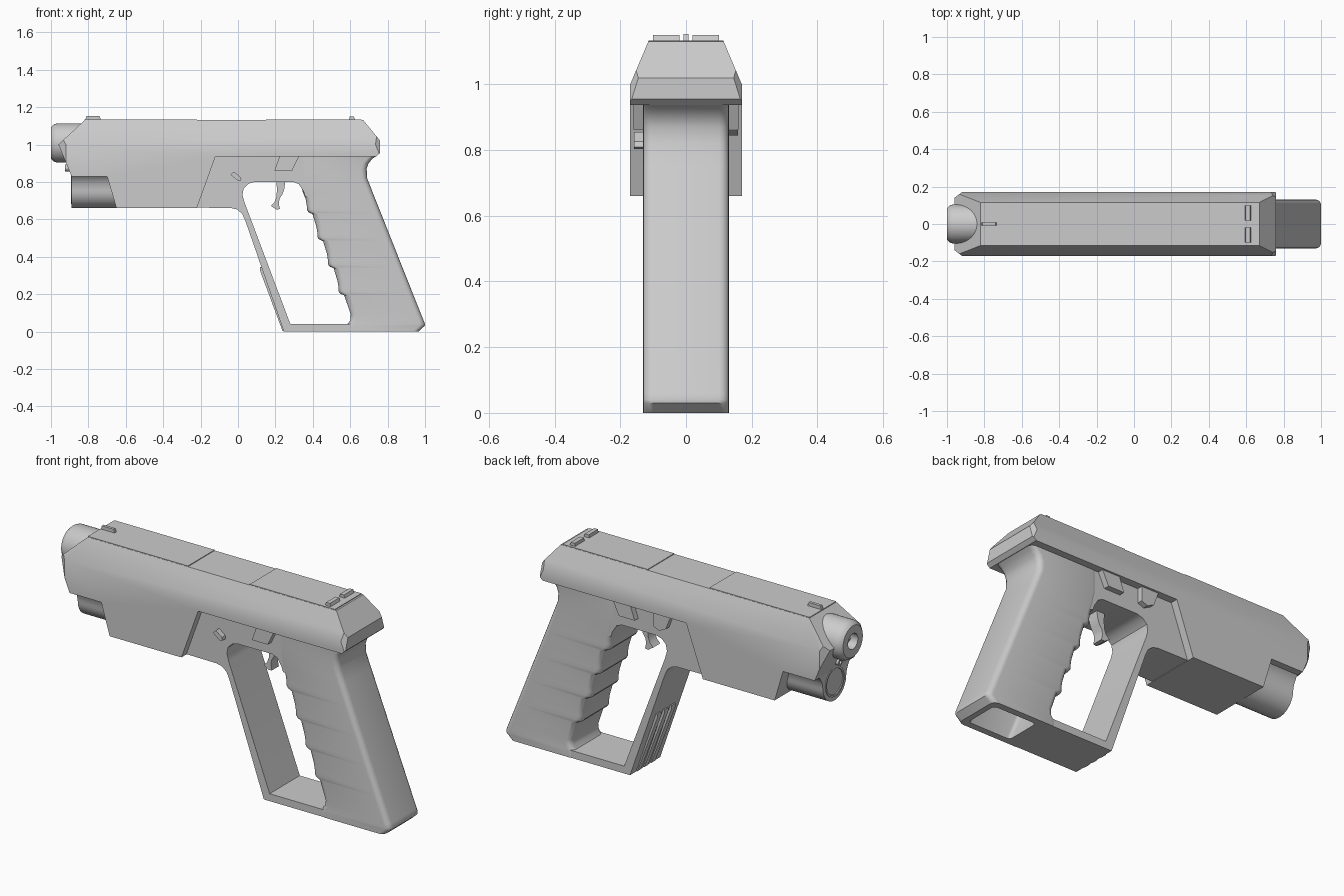
import bpy, bmesh
from math import sin, cos, pi, radians
from mathutils import Vector


def loft(name, rings, cuts=(), angle=30):
    """Skin a list of equal-length rings, cap both ends, optionally slice by planes."""
    bm = bmesh.new()
    vs = [[bm.verts.new(p) for p in r] for r in rings]
    n = len(vs[0])
    for a, b in zip(vs, vs[1:]):
        for i in range(n):
            j = (i + 1) % n
            bm.faces.new((a[i], a[j], b[j], b[i]))
    bm.faces.new(vs[0])
    bm.faces.new(vs[-1])
    bmesh.ops.recalc_face_normals(bm, faces=bm.faces)
    for co, no in cuts:
        res = bmesh.ops.bisect_plane(bm, geom=bm.verts[:] + bm.edges[:] + bm.faces[:],
                                     plane_co=co, plane_no=no, clear_outer=True)
        edges = [e for e in res["geom_cut"] if isinstance(e, bmesh.types.BMEdge)]
        bmesh.ops.holes_fill(bm, edges=edges, sides=0)
    bmesh.ops.recalc_face_normals(bm, faces=bm.faces)
    me = bpy.data.meshes.new(name)
    bm.to_mesh(me)
    bm.free()
    ob = bpy.data.objects.new(name, me)
    bpy.context.collection.objects.link(ob)
    bpy.ops.object.select_all(action='DESELECT')
    ob.select_set(True)
    bpy.context.view_layer.objects.active = ob
    bpy.ops.object.shade_smooth_by_angle(angle=radians(angle))
    return ob


def prism(name, pts, y0, y1, cuts=()):
    """Side profile in x,z extruded across y."""
    return loft(name, [[(x, y, z) for x, z in pts] for y in (y0, y1)], cuts)


def box(name, x0, x1, y0, y1, z0, z1):
    return prism(name, [(x0, z0), (x1, z0), (x1, z1), (x0, z1)], y0, y1)


def lathe(name, prof, z, n=32):
    """Profile of (x, radius) turned around an axis along x."""
    return loft(name, [[(x, r * cos(2 * pi * i / n), z + r * sin(2 * pi * i / n))
                        for i in range(n)] for x, r in prof])


def rounded(x0, x1, w, z, r, seg=4):
    """Horizontal rounded rectangle."""
    pts = []
    for k, (cx, cy) in enumerate([(x1 - r, w - r), (x0 + r, w - r),
                                  (x0 + r, r - w), (x1 - r, r - w)]):
        for s in range(seg + 1):
            a = (k + s / seg) * pi / 2
            pts.append((cx + r * cos(a), cy + r * sin(a), z))
    return pts


# Slide: side profile with sloped shoulders and clipped corners
cuts = []
for s in (1, -1):
    cuts += [(Vector((0, s * 0.17, 1.0)), Vector((0, s * 0.13, 0.055))),
             (Vector((-0.92, s * 0.17, 1.0)), Vector((-0.6, s * 0.8, 0))),
             (Vector((0.735, s * 0.17, 1.0)), Vector((0.6, s * 0.8, 0.25)))]
prism("slide", [(-0.96, 1.0), (-0.82, 1.13), (0.67, 1.13), (0.76, 1.02), (0.76, 0.955),
                (0.74, 0.937), (-0.12, 0.937), (-0.22, 0.66), (-0.65, 0.66),
                (-0.70, 0.83), (-0.89, 0.83)], -0.17, 0.17, cuts)

# Thin top panels and sights
box("top_panel_front", -0.82, -0.22, -0.114, 0.114, 1.12, 1.134)
box("top_panel_rear", 0.15, 0.66, -0.114, 0.114, 1.12, 1.134)
prism("front_sight", [(-0.82, 1.12), (-0.81, 1.153), (-0.74, 1.153), (-0.73, 1.12)], -0.008, 0.008)
for s in (1, -1):
    prism("rear_sight", [(0.592, 1.12), (0.597, 1.15), (0.62, 1.15), (0.63, 1.12)],
          s * 0.02, s * 0.10)

# Barrel with bore
lathe("barrel", [(-0.70, 0.104), (-0.97, 0.104), (-0.985, 0.099), (-1.0, 0.085),
                 (-1.0, 0.042), (-0.86, 0.042)], 1.008)
lathe("guide_rod", [(-0.85, 0.018), (-0.925, 0.018), (-0.925, 0.01), (-0.9, 0.01)], 0.875, 16)

# Round-bellied pod under the barrel, with lens
pod = [(0.165, 0.85), (0.125, 0.825), (0.106, 0.79)]
arc = [(0.1 * cos(a), 0.76 - 0.1 * sin(a)) for a in [pi * i / 20 for i in range(21)]]
outline = pod + arc + [(-y, z) for y, z in reversed(pod)]
loft("pod", [[(x, y, z) for y, z in outline] for x in (-0.6, -0.89)])
lathe("pod_lens", [(-0.88, 0.08), (-0.894, 0.08), (-0.894, 0.07), (-0.885, 0.065),
                   (-0.892, 0.03)], 0.762)

# Frame and full-length hand guard
prism("frame_guard", [(-0.3, 0.95), (-0.3, 0.663), (-0.04, 0.661), (-0.005, 0.653),
                      (0.022, 0.63), (0.04, 0.59), (0.245, 0), (0.62, 0), (0.62, 0.04),
                      (0.28, 0.04), (0.035, 0.69), (0.024, 0.73), (0.03, 0.765),
                      (0.055, 0.79), (0.09, 0.8), (0.295, 0.8), (0.325, 0.788),
                      (0.35, 0.75), (0.36, 0.72), (0.45, 0.72), (0.45, 0.95)], -0.129, 0.129)

# Ribs on the lower front of the guard
for y in (-0.06, 0.0, 0.06):
    prism("guard_rib", [(0.135, 0.345), (0.118, 0.345), (0.118, 0.325), (0.238, 0.003),
                        (0.255, 0.003)], y - 0.017, y + 0.017)


# Grip: stacked rounded sections with finger ridges, hollow at the base
def front_x(z):
    return 0.345 + (0.75 - z) * 0.39


def back_x(z):
    return 0.69 + (0.82 - z) * 0.397


rings = [rounded(0.33, xb, 0.131, z, 0.03) for xb, z in
         [(0.745, 0.942), (0.72, 0.925), (0.698, 0.9), (0.688, 0.87), (0.69, 0.82)]]
rings.append(rounded(front_x(0.75), back_x(0.75), 0.131, 0.75, 0.03))
for zb in (0.65, 0.505, 0.36, 0.215):
    for dz, dx in [(0.055, 0), (0.02, -0.008), (0.0, -0.016), (-0.012, -0.012), (-0.022, 0.006)]:
        z = zb + dz
        rings.append(rounded(front_x(z) + dx, back_x(z), 0.131, z, 0.03))
for z, xf, xb in [(0.09, 0.603, 0.98), (0.06, 0.6, 0.992), (0.04, 0.585, 1.0),
                  (0.03, 0.58, 0.998), (0.0, 0.58, 0.965)]:
    rings.append(rounded(xf, xb, 0.131, z, 0.03))
rings += [rounded(0.68, 0.935, 0.095, 0.0, 0.02), rounded(0.58, 0.835, 0.09, 0.25, 0.02)]
loft("grip", rings, angle=35)

# Trigger
prism("trigger", [(0.205, 0.82), (0.255, 0.82), (0.248, 0.765), (0.238, 0.735), (0.222, 0.71),
                  (0.218, 0.685), (0.224, 0.655), (0.205, 0.652), (0.175, 0.672), (0.195, 0.692),
                  (0.206, 0.72), (0.208, 0.76)], -0.03, 0.03)

# Side controls
for s in (1, -1):
    prism("side_catch", [(0.195, 0.862), (0.29, 0.862), (0.33, 0.945), (0.225, 0.945)],
          s * 0.11, s * 0.16)
prism("release_lever", [(-0.02, 0.945), (0.01, 0.865), (0.05, 0.845), (0.085, 0.86),
                        (0.085, 0.945)], 0.11, 0.158)
prism("safety_lever", [(-0.04, 0.838), (-0.022, 0.855), (0.014, 0.826), (0.018, 0.81),
                       (0.005, 0.803)], -0.158, -0.11)
